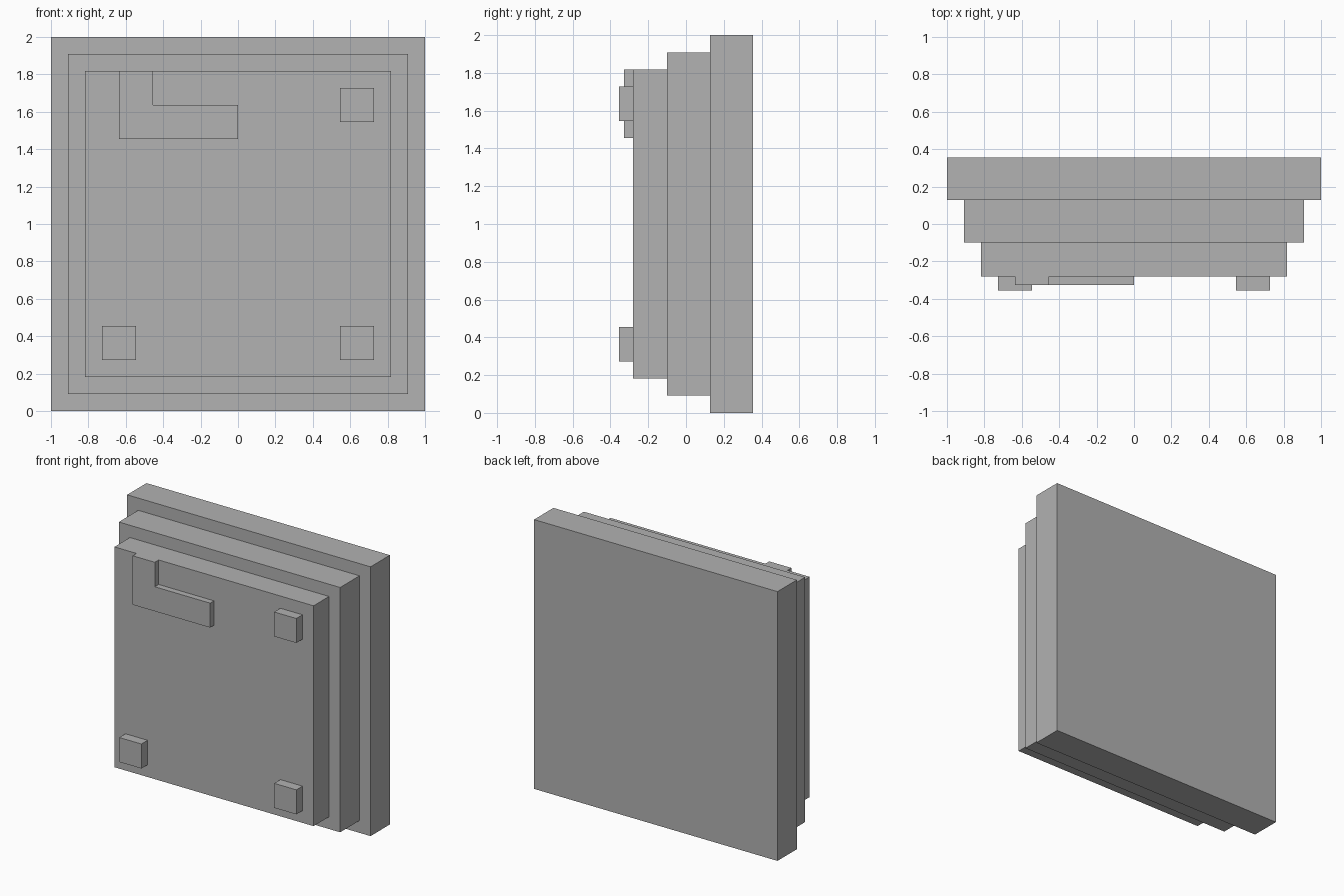
import bpy
import bmesh

if "Cube" in bpy.data.objects:
    bpy.data.objects.remove(bpy.data.objects["Cube"])

U = 1 / 11  # grid module of the design

grey = bpy.data.materials.new("plain grey")
grey.diffuse_color = (0.445, 0.445, 0.445, 1)
grey.use_nodes = True
grey.node_tree.nodes["Principled BSDF"].inputs["Base Color"].default_value = grey.diffuse_color


def plate(name, outline, back, front):
    """Extrude an x/z outline (in modules) from y=back towards y=front."""
    bm = bmesh.new()
    face = bm.faces.new([bm.verts.new((x * U, back * U, z * U)) for x, z in outline])
    ext = bmesh.ops.extrude_face_region(bm, geom=[face])["geom"]
    for v in ext:
        if isinstance(v, bmesh.types.BMVert):
            v.co.y = front * U
    bmesh.ops.recalc_face_normals(bm, faces=bm.faces)
    mesh = bpy.data.meshes.new(name)
    bm.to_mesh(mesh)
    bm.free()
    mesh.materials.append(grey)
    obj = bpy.data.objects.new(name, mesh)
    bpy.context.collection.objects.link(obj)
    return obj


def square(cx, cz, half):
    return [(cx - half, cz - half), (cx + half, cz - half),
            (cx + half, cz + half), (cx - half, cz + half)]


# Stepped slabs, from the back to the front
plate("back_slab", square(0, 11, 11), 3.9, 1.4)
plate("middle_slab", square(0, 11, 10), 1.4, -1.1)
plate("front_slab", square(0, 11, 9), -1.1, -3.1)

# Square studs in three corners
for name, x, z in (("lower_left_stud", -7, 4), ("lower_right_stud", 7, 4),
                   ("upper_right_stud", 7, 18)):
    plate(name, square(x, z, 1), -3.1, -3.9)

# Raised L-shaped strip reaching the top edge
plate("corner_strip", [(-7, 16), (0, 16), (0, 18), (-5, 18), (-5, 20), (-7, 20)],
      -3.1, -3.6)
